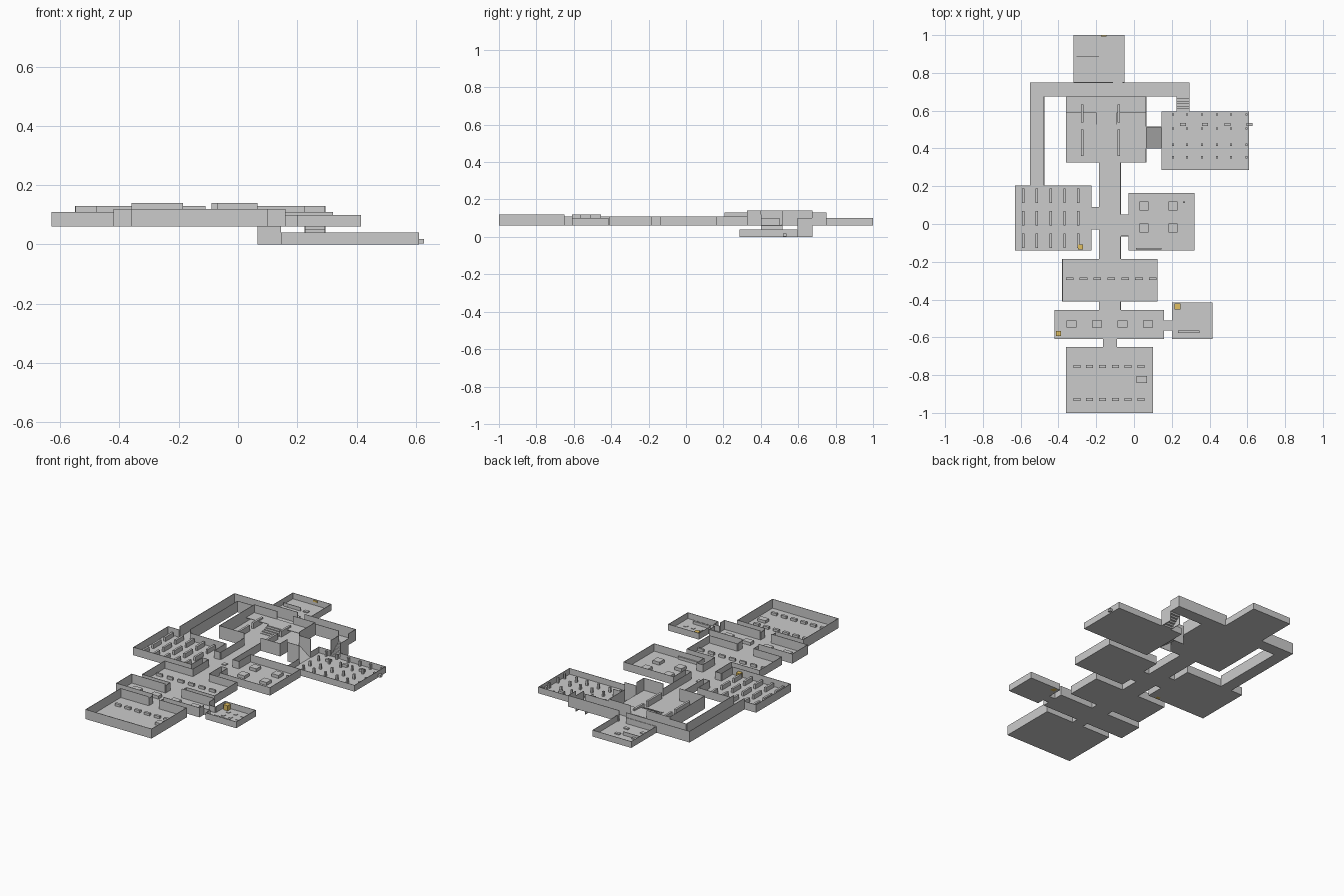
import bpy, bmesh

T = 0.003          # wall and floor thickness
Z = 0.06           # main floor level

yellow = bpy.data.materials.new("yellow")
yellow.diffuse_color = (0.75, 0.52, 0.12, 1)


def finish(name, bm, mat=None):
    bmesh.ops.recalc_face_normals(bm, faces=bm.faces)
    me = bpy.data.meshes.new(name)
    bm.to_mesh(me)
    bm.free()
    ob = bpy.data.objects.new(name, me)
    bpy.context.collection.objects.link(ob)
    if mat:
        me.materials.append(mat)
    return ob


def add_box(bm, x0, x1, y0, y1, z0, z1):
    vs = bmesh.ops.create_cube(bm, size=1)["verts"]
    for v in vs:
        v.co.x = x1 if v.co.x > 0 else x0
        v.co.y = y1 if v.co.y > 0 else y0
        v.co.z = z1 if v.co.z > 0 else z0


def spans(a, b, gaps):
    # solid wall pieces between a and b, leaving the gaps open
    for g0, g1 in sorted(gaps):
        if g0 - a > 0.002:
            yield a, g0
        a = g1
    if b - a > 0.002:
        yield a, b


def room(name, x0, x1, y0, y1, top, z=Z, s=(), n=(), w=(), e=()):
    # floor slab and four thin walls; s, n, w, e list the door gaps
    bm = bmesh.new()
    add_box(bm, x0, x1, y0, y1, z, z + T)
    for gaps, ya in ((s, y0), (n, y1 - T)):
        for a, b in spans(x0, x1, gaps):
            add_box(bm, a, b, ya, ya + T, z, top)
    for gaps, xa in ((w, x0), (e, x1 - T)):
        for a, b in spans(y0, y1, gaps):
            add_box(bm, xa, xa + T, a, b, z, top)
    finish(name, bm)


def boxes(name, xs, ys, sx, sy, h, z=Z, mat=None):
    # grid of equal boxes standing on a floor
    bm = bmesh.new()
    for x in xs:
        for y in ys:
            add_box(bm, x - sx / 2, x + sx / 2, y - sy / 2, y + sy / 2, z, z + h)
    finish(name, bm, mat)


def row(start, step, count):
    return [start + i * step for i in range(count)]


ALL = [(-2, 2)]
cor = [(-0.185, -0.07)]

# rooms along the main axis
room("entrance_room", -0.36, 0.10, -1.0, -0.65, 0.12, n=[(-0.165, -0.09)])
room("entrance_passage", -0.165, -0.09, -0.65, -0.61, 0.11, s=ALL, n=ALL)
room("check_room", -0.42, 0.16, -0.61, -0.455, 0.12, s=[(-0.165, -0.09)], n=cor,
     e=[(-0.565, -0.51)])
room("side_passage", 0.16, 0.20, -0.565, -0.51, 0.10, w=ALL, e=ALL)
room("side_room", 0.20, 0.415, -0.61, -0.415, 0.10, w=[(-0.565, -0.51)])
room("check_passage", -0.185, -0.07, -0.455, -0.41, 0.11, s=ALL, n=ALL)
room("cross_hall", -0.38, 0.125, -0.41, -0.185, 0.11, s=cor, n=cor)
room("main_corridor", -0.185, -0.07, -0.185, 0.325, 0.11, s=ALL, n=ALL,
     w=[(-0.03, 0.09)], e=[(-0.065, 0.05)])

# wings left and right of the main corridor
room("shelf_passage", -0.225, -0.185, -0.03, 0.09, 0.11, w=ALL, e=ALL)
room("shelf_room", -0.63, -0.225, -0.14, 0.205, 0.11, e=[(-0.03, 0.09)],
     n=[(-0.55, -0.475)])
room("work_passage", -0.07, -0.03, -0.065, 0.05, 0.11, w=ALL, e=ALL)
room("work_room", -0.03, 0.32, -0.14, 0.165, 0.11, w=[(-0.065, 0.05)])

# great hall, rear corridors, rear room and sunken room
room("great_hall", -0.36, 0.065, 0.325, 0.675, 0.14, s=cor, n=[(-0.2, -0.09)],
     e=[(0.40, 0.515)])
room("rear_corridor", -0.55, 0.295, 0.675, 0.75, 0.13, n=[(-0.11, -0.06)],
     s=[(-0.55, -0.475), (-0.36, 0.065), (0.225, 0.295)])
room("left_corridor", -0.55, -0.475, 0.205, 0.675, 0.13, s=ALL, n=ALL)
room("rear_room", -0.32, -0.05, 0.75, 1.0, 0.10, s=[(-0.11, -0.06)])
room("sunken_room", 0.145, 0.61, 0.285, 0.595, 0.04, z=0, w=[(0.40, 0.515)],
     n=[(0.225, 0.295)])

# ramp from the great hall down to the sunken room
bm = bmesh.new()
vs = [bm.verts.new(c) for c in ((0.065, 0.40, Z), (0.145, 0.40, 0),
                                (0.145, 0.515, 0), (0.065, 0.515, Z))]
bm.faces.new(vs)
for y in (0.40, 0.515 - T):
    add_box(bm, 0.065, 0.145, y, y + T, 0, 0.12)
finish("ramp", bm)

# stairs from the rear corridor down to the sunken room
bm = bmesh.new()
for i in range(6):
    y = 0.595 + i * 0.0133
    add_box(bm, 0.225, 0.295, y, y + 0.0133, i * 0.01, (i + 1) * 0.01)
for x in (0.225, 0.295 - T):
    add_box(bm, x, x + T, 0.595, 0.675, 0, 0.10)
finish("rear_stairs", bm)

# raised gallery with steps and dividing walls in the great hall
boxes("gallery", [-0.1475], [0.6325], 0.425, 0.085, 0.003, z=0.087)
bm = bmesh.new()
for i in range(5):
    add_box(bm, -0.2, -0.09, 0.51 + i * 0.016, 0.526 + i * 0.016,
            Z, Z + (i + 1) * 0.006)
finish("gallery_steps", bm)
boxes("hall_divider_long", [-0.275, -0.08], [0.43], 0.013, 0.14, 0.04)
boxes("hall_divider_short", [-0.275, -0.08], [0.585], 0.013, 0.095, 0.04)

# furniture
boxes("entrance_bench", row(-0.303, 0.068, 6), [-0.755, -0.93], 0.037, 0.016, 0.018)
boxes("entrance_desk", [0.04], [-0.823], 0.055, 0.037, 0.02)
boxes("check_table", row(-0.331, 0.135, 4), [-0.53], 0.055, 0.037, 0.022)
boxes("hall_barrier", row(-0.341, 0.0735, 7), [-0.29], 0.04, 0.012, 0.02)
boxes("shelf", row(-0.587, 0.073, 5), [0.15, 0.03, -0.088], 0.013, 0.078, 0.03)
boxes("work_table", [0.053, 0.207], [0.095, -0.022], 0.048, 0.048, 0.022)
boxes("work_counter", [0.077], [-0.13], 0.135, 0.008, 0.02)
boxes("work_stool", [0.265], [0.115], 0.012, 0.008, 0.015)
boxes("side_bench", [0.29], [-0.57], 0.115, 0.012, 0.02)
boxes("side_seat", [0.26, 0.31, 0.36], [-0.465, -0.515], 0.02, 0.02, 0.006)
boxes("rear_partition", [-0.245], [0.888], 0.12, 0.004, 0.025)
boxes("rear_bed", [-0.27, -0.153], [0.895, 0.808], 0.03, 0.02, 0.01)
boxes("corridor_post", [-0.127], [0.05], 0.025, 0.025, 0.008)

# sunken room posts and crates
boxes("post", [0.207, 0.28, 0.36, 0.44, 0.513, 0.595],
      [0.58, 0.505, 0.42, 0.353], 0.012, 0.012, 0.034, z=0)
boxes("crate", row(0.26, 0.117, 4), [0.527], 0.032, 0.018, 0.016, z=0.003)

# yellow markers
boxes("side_marker", [0.23], [-0.437], 0.03, 0.03, 0.035, mat=yellow)
boxes("check_marker", [-0.4], [-0.58], 0.026, 0.026, 0.035, mat=yellow)
boxes("shelf_marker", [-0.284], [-0.122], 0.026, 0.026, 0.035, mat=yellow)
boxes("rear_marker", [-0.16], [0.995], 0.03, 0.006, 0.01, z=0.085, mat=yellow)
